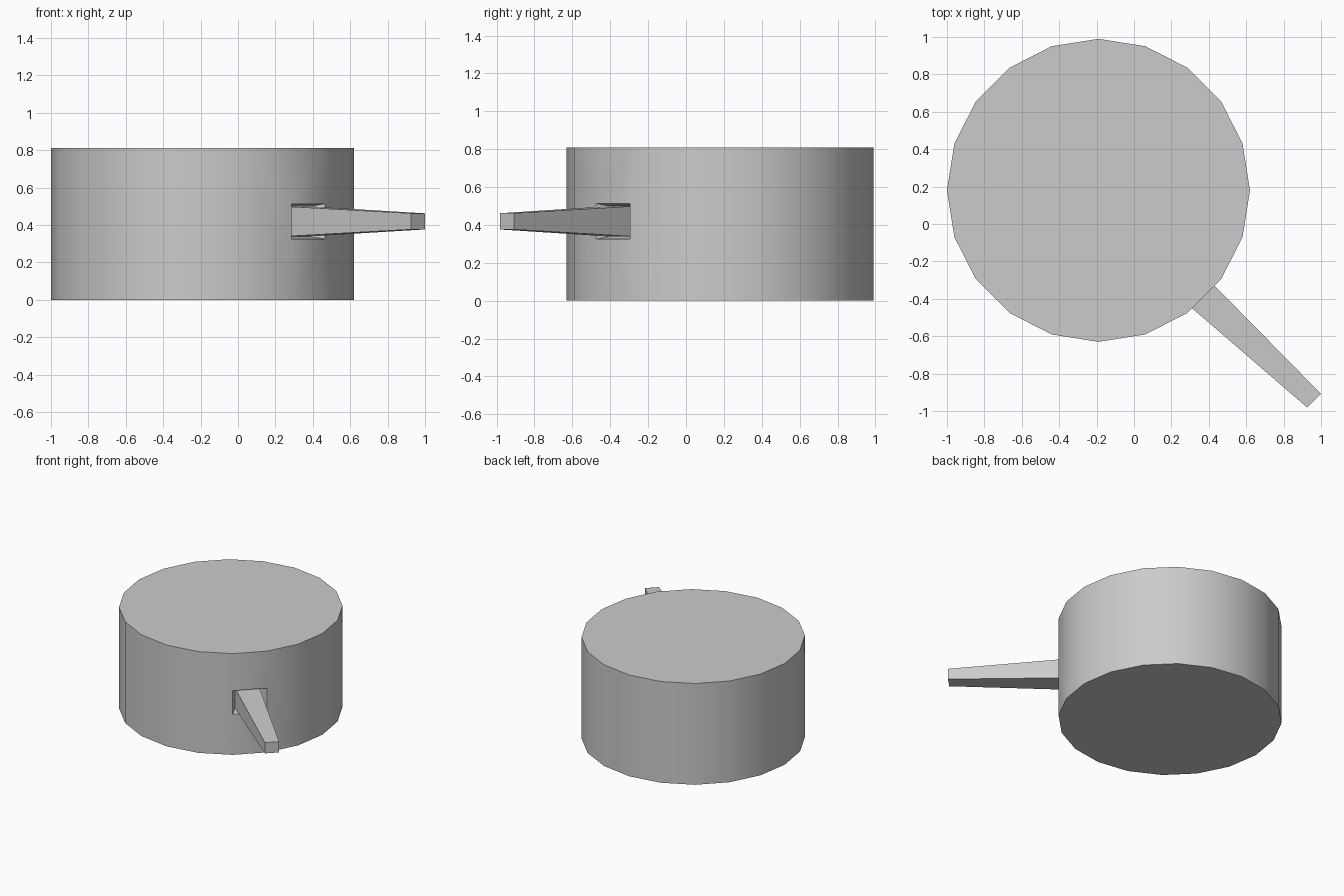
import bpy, bmesh, math
from mathutils import Vector

if "Cube" in bpy.data.objects:
    bpy.data.objects.remove(bpy.data.objects["Cube"])

CENTRE = Vector((-0.19, 0.18, 0))
RADIUS, HEIGHT, SIDES = 0.81, 0.81, 20
OUT = Vector((1, -1, 0)).normalized()    # direction of the handle
SIDE = Vector((1, 1, 0)).normalized()
MID_Z = 0.419

# pot body: closed 20-sided drum with a corner every 18 degrees
bm = bmesh.new()
rings = [[bm.verts.new(CENTRE + Vector((RADIUS * math.cos(math.tau * i / SIDES),
                                        RADIUS * math.sin(math.tau * i / SIDES), z)))
          for i in range(SIDES)] for z in (0, HEIGHT)]
bm.faces.new(rings[0][::-1])
bm.faces.new(rings[1])
for i in range(SIDES):
    j = (i + 1) % SIDES
    bm.faces.new((rings[0][i], rings[0][j], rings[1][j], rings[1][i]))
bm.normal_update()


def handle_facet():
    """Side face that faces the handle and is closest to the handle height."""
    faces = [f for f in bm.faces if f.normal.dot(OUT) > 0.99]
    return min(faces, key=lambda f: abs(f.calc_center_median().z - MID_Z))


# cut a short panel out of the facet facing the handle
for z in (0.325, 0.513):
    f = handle_facet()
    bmesh.ops.bisect_plane(bm, geom=[f] + list(f.edges) + list(f.verts),
                           plane_co=(0, 0, z), plane_no=(0, 0, 1))
    bm.normal_update()


def extrude_to(face, distance, shift, half_w, half_h):
    """Extrude a face to a rectangle at a given distance along the handle."""
    centre = face.calc_center_median()
    new = bmesh.ops.extrude_discrete_faces(bm, faces=[face])["faces"][0]
    for v in new.verts:
        d = v.co - centre
        s = math.copysign(half_w, d.dot(SIDE))
        h = math.copysign(half_h, d.z)
        v.co = CENTRE + OUT * distance + SIDE * (shift + s) + Vector((0, 0, MID_Z + h))
    bm.normal_update()
    return new


# socket recess, then the tapering handle grown out of it
panel = extrude_to(handle_facet(), 0.73, -0.009, 0.088, 0.080)
extrude_to(panel, 1.61, 0.02, 0.052, 0.043)

mesh = bpy.data.meshes.new("pot_with_handle")
bm.to_mesh(mesh)
bm.free()
pot = bpy.data.objects.new("pot_with_handle", mesh)
bpy.context.collection.objects.link(pot)
bpy.context.view_layer.objects.active = pot
pot.select_set(True)
bpy.ops.object.shade_smooth_by_angle(angle=math.radians(30))
